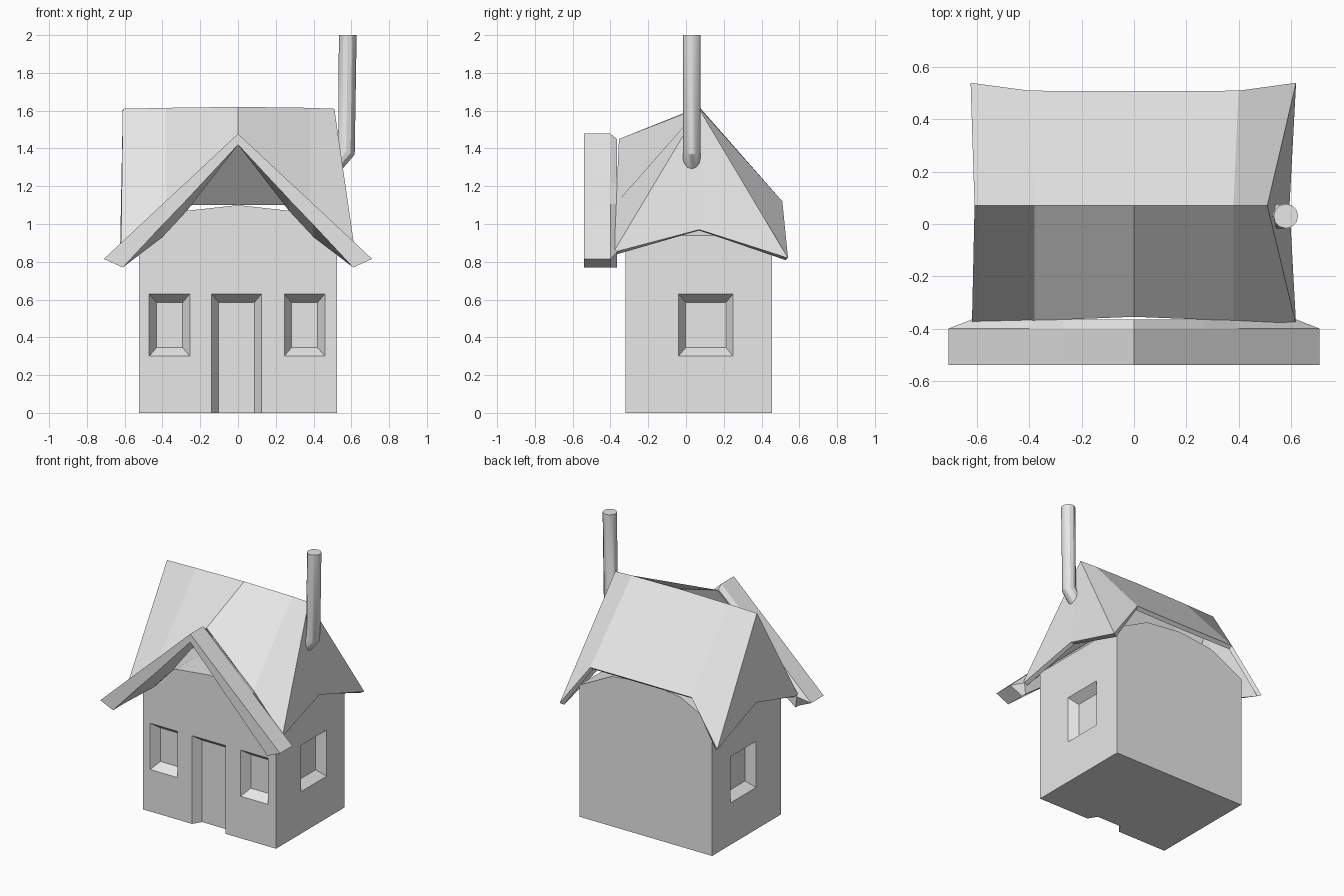
import bpy, bmesh

cube = bpy.data.objects.get("Cube")
if cube:
    bpy.data.objects.remove(cube, do_unlink=True)

plaster = bpy.data.materials.new("light_grey")
plaster.use_nodes = True
GREY = (0.8, 0.8, 0.8, 1)
plaster.diffuse_color = GREY
plaster.node_tree.nodes["Principled BSDF"].inputs["Base Color"].default_value = GREY


def loft(name, rings, closed=True, caps=True):
    """Join matching rows of points with quads."""
    bm = bmesh.new()
    rows = [[bm.verts.new(p) for p in ring] for ring in rings]
    n = len(rows[0])
    for a, b in zip(rows, rows[1:]):
        for i in range(n if closed else n - 1):
            j = (i + 1) % n
            bm.faces.new((a[i], a[j], b[j], b[i]))
    if caps:
        bm.faces.new(rows[0])
        bm.faces.new(rows[-1])
    return finish(name, bm)


def finish(name, bm):
    bmesh.ops.recalc_face_normals(bm, faces=bm.faces)
    mesh = bpy.data.meshes.new(name)
    bm.to_mesh(mesh)
    bm.free()
    obj = bpy.data.objects.new(name, mesh)
    bpy.context.collection.objects.link(obj)
    mesh.materials.append(plaster)
    return obj


def apply_modifiers(obj):
    bpy.context.view_layer.objects.active = obj
    for mod in list(obj.modifiers):
        bpy.ops.object.modifier_apply(modifier=mod.name)


def mirrored(points):
    """Extend a half profile, starting on the centre line, to both sides."""
    return [(-x, z) for x, z in reversed(points[1:])] + points


# Walls: a house profile extruded front to back
profile = [(-0.525, 0)] + mirrored([(0, 1.1), (0.27, 1.07), (0.525, 0.94)]) + [(0.525, 0)]
walls = loft("walls", [[(x, y, z) for x, z in profile] for y in (-0.32, 0.455)])


# Tapered openings cut into the walls
def cut_opening(u0, u1, z0, z1, place, inset=0.038, depth=0.06, sill=0.045):
    rings = []
    for d in (-0.02, depth):
        t = d / depth
        a, b = u0 + inset * t, u1 - inset * t
        lo, hi = z0 + sill * t, z1 - 0.045 * t
        rings.append([place(u, d, z) for u, z in ((a, lo), (b, lo), (b, hi), (a, hi))])
    cutter = loft("opening_cutter", rings)
    cutter.hide_render = True
    mod = walls.modifiers.new("opening", "BOOLEAN")
    mod.operation = "DIFFERENCE"
    mod.solver = "EXACT"
    mod.object = cutter
    apply_modifiers(walls)
    bpy.data.objects.remove(cutter, do_unlink=True)


def on_front(u, d, z):
    return (u, -0.32 + d, z)


cut_opening(-0.47, -0.255, 0.3, 0.63, on_front)
cut_opening(0.245, 0.46, 0.3, 0.63, on_front)
cut_opening(-0.14, 0.125, -0.05, 0.63, on_front, sill=0)
for side in (-1, 1):
    cut_opening(-0.04, 0.25, 0.3, 0.63, lambda u, d, z: (side * (0.525 - d), u, z))

# Main roof: front edge, ridge and back eave, plus notched gable ends
front_edge = [(-0.62, -0.385, 0.85), (-0.38, -0.37, 1.11), (0, -0.355, 1.45),
              (0.38, -0.37, 1.11), (0.62, -0.385, 0.85)]
ridge = [(-0.61, 0.07, 1.61), (-0.38, 0.07, 1.615), (0, 0.07, 1.62),
         (0.38, 0.07, 1.615), (0.51, 0.07, 1.61)]
back_eave = [(-0.625, 0.54, 0.82), (-0.4, 0.51, 1.12), (0, 0.508, 1.12),
             (0.4, 0.51, 1.12), (0.62, 0.54, 0.82)]
bm = bmesh.new()
rows = [[bm.verts.new(p) for p in row] for row in (front_edge, ridge, back_eave)]
for a, b in zip(rows, rows[1:]):
    for i in range(4):
        bm.faces.new((a[i], a[i + 1], b[i + 1], b[i]))
for end, x in ((0, -0.605), (-1, 0.595)):
    notch = bm.verts.new((x, 0.07, 0.97))
    front, top, back = (row[end] for row in rows)
    bm.faces.new((front, top, notch))
    bm.faces.new((top, back, notch))
roof = finish("main_roof", bm)
shell = roof.modifiers.new("thickness", "SOLIDIFY")
shell.thickness = 0.03
shell.offset = -1
apply_modifiers(roof)

# Porch gable: chevron slab with an arched underside behind
straight = [(0, 1.42), (0.27, 1.13), (0.4, 0.995), (0.61, 0.77)]
arched = [(0, 1.42), (0.27, 1.07), (0.4, 0.93), (0.61, 0.77)]
outer = [(0, 1.478), (0.27, 1.225), (0.4, 1.105), (0.71, 0.815)]
tucked = [(0, 1.45), (0.27, 1.208), (0.38, 1.11), (0.62, 0.85)]
sections = []
for y, top, under in ((-0.54, outer, straight), (-0.4, outer, arched), (-0.365, tucked, arched)):
    ring = mirrored(top) + mirrored(under)[::-1]
    sections.append([(x, y, z) for x, z in ring])
loft("porch_gable", sections)

# Chimney pipe with an elbow into the gable end
curve = bpy.data.curves.new("chimney_pipe", "CURVE")
curve.dimensions = "3D"
curve.bevel_depth = 0.047
curve.bevel_resolution = 4
curve.use_fill_caps = True
spline = curve.splines.new("POLY")
path = [(0.581, 0.03, 2), (0.574, 0.03, 1.385), (0.49, 0.03, 1.29)]
spline.points.add(len(path) - 1)
for point, co in zip(spline.points, path):
    point.co = (*co, 1)
pipe = bpy.data.objects.new("chimney_pipe", curve)
bpy.context.collection.objects.link(pipe)
curve.materials.append(plaster)
bpy.ops.object.select_all(action="DESELECT")
pipe.select_set(True)
bpy.context.view_layer.objects.active = pipe
bpy.ops.object.convert(target="MESH")
bpy.ops.object.shade_smooth_by_angle()
